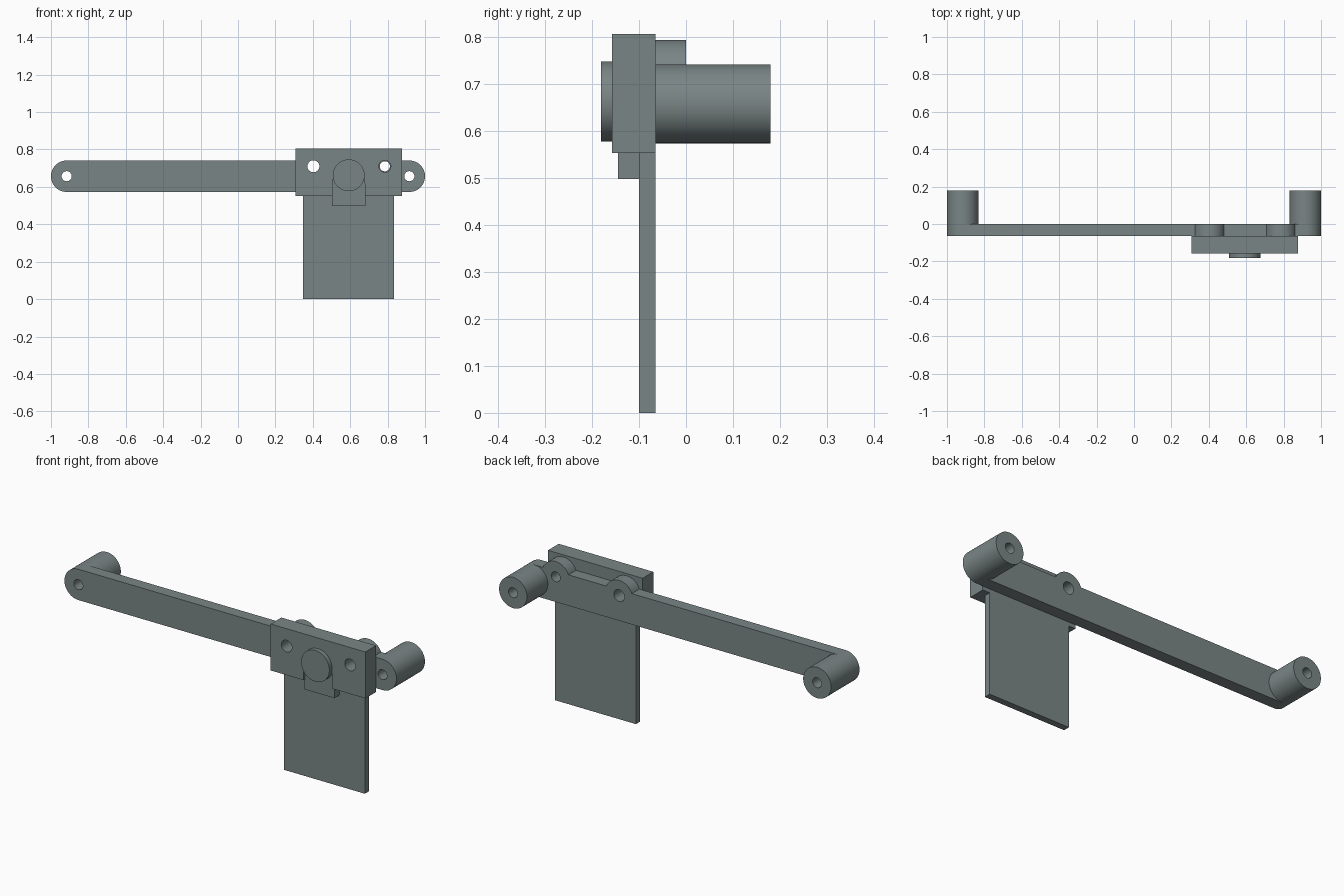
import bpy, bmesh, math
from mathutils import Matrix, Vector

if "Cube" in bpy.data.objects:
    bpy.data.objects.remove(bpy.data.objects["Cube"])

grey = bpy.data.materials.new("slate_grey")
grey.diffuse_color = (0.195, 0.235, 0.235, 1)
grey.use_nodes = True
grey.node_tree.nodes["Principled BSDF"].inputs["Base Color"].default_value = grey.diffuse_color


def finish(name, bm):
    bmesh.ops.recalc_face_normals(bm, faces=bm.faces)
    me = bpy.data.meshes.new(name)
    bm.to_mesh(me)
    bm.free()
    ob = bpy.data.objects.new(name, me)
    bpy.context.collection.objects.link(ob)
    me.materials.append(grey)
    return ob


def prism(name, outline, y0, y1):
    """Extrude an x/z outline from y0 to y1."""
    bm = bmesh.new()
    face = bm.faces.new([bm.verts.new((x, y0, z)) for x, z in outline])
    ext = bmesh.ops.extrude_face_region(bm, geom=[face])
    verts = [v for v in ext["geom"] if isinstance(v, bmesh.types.BMVert)]
    bmesh.ops.translate(bm, verts=verts, vec=Vector((0, y1 - y0, 0)))
    return finish(name, bm)


def box(name, x0, x1, y0, y1, z0, z1):
    return prism(name, [(x0, z0), (x1, z0), (x1, z1), (x0, z1)], y0, y1)


def rod(name, x, z, r, y0, y1, n=64):
    pts = [(x + r * math.cos(2 * math.pi * i / n), z + r * math.sin(2 * math.pi * i / n))
           for i in range(n)]
    return prism(name, pts, y0, y1)


def combine(ob, other, operation):
    mod = ob.modifiers.new(operation.lower(), 'BOOLEAN')
    mod.operation, mod.solver, mod.object = operation, 'EXACT', other
    bpy.context.view_layer.objects.active = ob
    bpy.ops.object.modifier_apply(modifier=mod.name)
    bpy.data.objects.remove(other)


def drill(ob, x, z, r):
    combine(ob, rod("drill", x, z, r, -0.4, 0.4, 32), 'DIFFERENCE')


BAR_Z, BAR_R, END_X = 0.657, 0.084, 0.916
BOSS_Z, BOSS_X = 0.71, (0.403, 0.785)
FRONT, BACK = -0.157, -0.065

# Long bar with end posts and two raised bosses
bar = box("mounting_bar", -END_X, END_X, BACK, 0, BAR_Z - BAR_R, BAR_Z + BAR_R)
for s in (-1, 1):
    combine(bar, rod("post", s * END_X, BAR_Z, BAR_R, BACK, 0.18), 'UNION')
for x in BOSS_X:
    combine(bar, rod("boss", x, BOSS_Z, 0.083, BACK, 0), 'UNION')
for s in (-1, 1):
    drill(bar, s * END_X, BAR_Z, 0.027)
drill(bar, BOSS_X[0], BOSS_Z, 0.032)
drill(bar, BOSS_X[1], BOSS_Z, 0.027)

# Clamp block with screw holes and a shallow slot for the latch
block = box("clamp_block", 0.307, 0.877, FRONT, BACK, 0.552, 0.805)
combine(block, prism("slot", [(0.502, 0.5), (0.682, 0.5), (0.676, 0.662), (0.508, 0.662)],
                     -0.2, -0.145), 'DIFFERENCE')
for x in BOSS_X:
    drill(block, x, BOSS_Z, 0.032)

# Latch tongue below the block and round button on its front
tongue = box("latch_tongue", 0.502, 0.682, -0.145, -0.10, 0.497, 0.552)
button = rod("latch_button", 0.592, 0.662, 0.085, -0.181, -0.145)

# Hanging flap
flap = box("hanging_flap", 0.347, 0.834, -0.10, BACK, 0, 0.552)

# Smooth round walls, crisp edges
for ob in (bar, block, button):
    bpy.ops.object.select_all(action='DESELECT')
    ob.select_set(True)
    bpy.context.view_layer.objects.active = ob
    bpy.ops.object.shade_smooth_by_angle(angle=math.radians(30))
